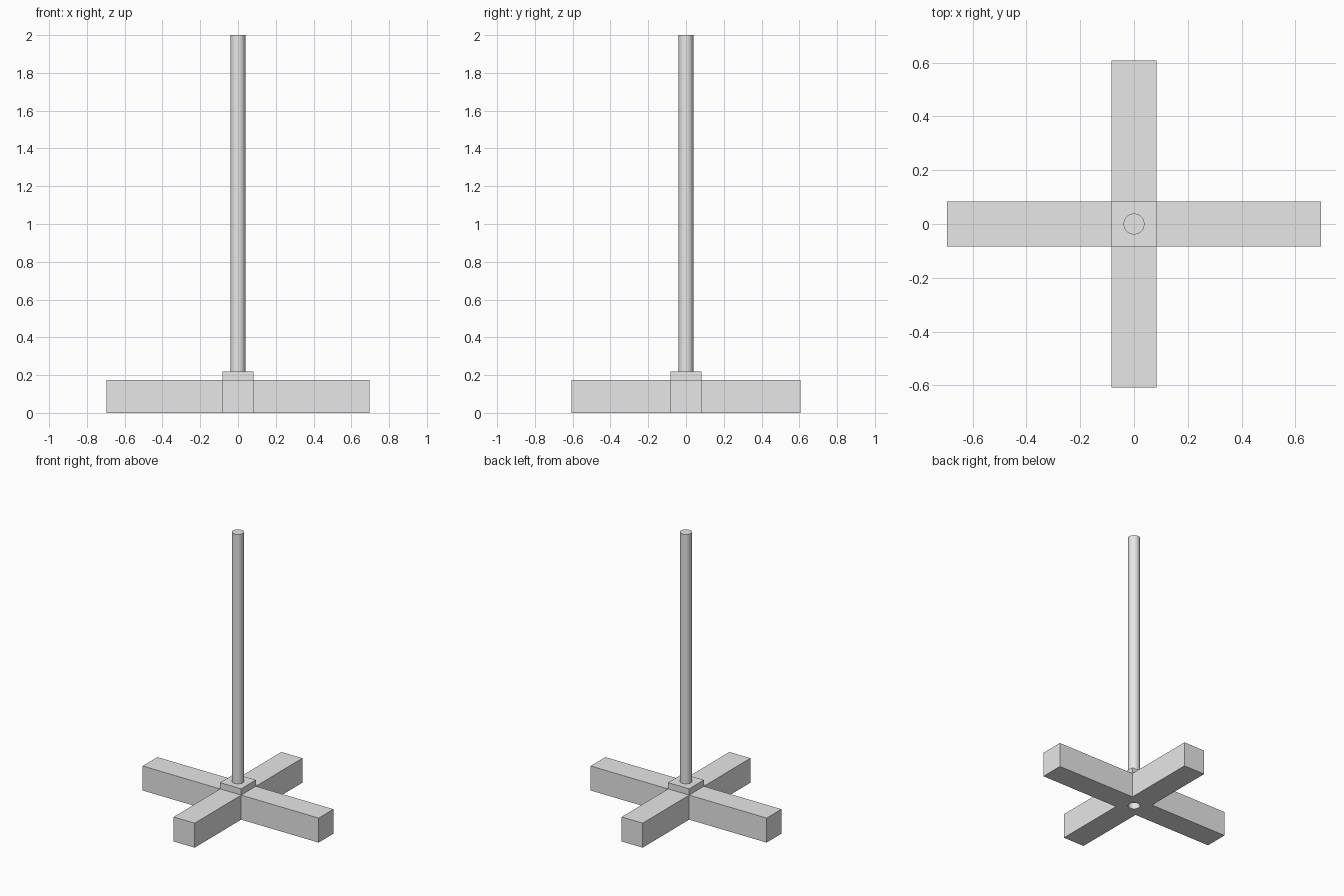
import bpy
import bmesh
import math
from mathutils import Matrix

HALF = 0.083          # half width of hub and arms
ARM_TOP = 0.175
HUB_TOP = 0.22
POLE_R = 0.039
BORE_TOP = 0.2

cube = bpy.data.objects.get("Cube")
if cube:
    bpy.data.objects.remove(cube, do_unlink=True)

grey = bpy.data.materials.new("plain grey")
grey.use_nodes = True
grey.diffuse_color = (0.8, 0.8, 0.8, 1)
grey.node_tree.nodes["Principled BSDF"].inputs["Base Color"].default_value = (0.8, 0.8, 0.8, 1)


def finish(name, bm):
    mesh = bpy.data.meshes.new(name)
    bm.to_mesh(mesh)
    bm.free()
    mesh.materials.append(grey)
    obj = bpy.data.objects.new(name, mesh)
    bpy.context.collection.objects.link(obj)
    return obj


def box(name, x0, x1, half_y, top, angle=0.0, open_inner=False):
    bm = bmesh.new()
    bmesh.ops.create_cube(bm, size=1)
    bmesh.ops.scale(bm, vec=(x1 - x0, 2 * half_y, top), verts=bm.verts)
    bmesh.ops.translate(bm, vec=((x0 + x1) / 2, 0, top / 2), verts=bm.verts)
    if open_inner:
        inner = [f for f in bm.faces if f.normal.x < -0.5]
        bmesh.ops.delete(bm, geom=inner, context='FACES')
    bmesh.ops.rotate(bm, matrix=Matrix.Rotation(angle, 3, 'Z'), verts=bm.verts)
    return finish(name, bm)


def cylinder(name, radius, z0, z1):
    bm = bmesh.new()
    bmesh.ops.create_cone(bm, cap_ends=True, segments=32, radius1=radius,
                          radius2=radius, depth=z1 - z0)
    bmesh.ops.translate(bm, vec=(0, 0, (z0 + z1) / 2), verts=bm.verts)
    return finish(name, bm)


def activate(obj):
    bpy.ops.object.select_all(action='DESELECT')
    obj.select_set(True)
    bpy.context.view_layer.objects.active = obj


# Four arms around the hub, the sideways pair slightly longer
for i, (name, reach) in enumerate((("left_arm", 0.695), ("back_arm", 0.607),
                                   ("right_arm", 0.695), ("front_arm", 0.607))):
    box(name, HALF, reach, HALF, ARM_TOP, i * math.pi / 2, open_inner=True)

# Central hub with a round bore open underneath
hub = box("hub", -HALF, HALF, HALF, HUB_TOP)
cutter = cylinder("bore_cutter", POLE_R, -0.1, BORE_TOP)
cutter.hide_render = True
bore = hub.modifiers.new("bore", 'BOOLEAN')
bore.operation = 'DIFFERENCE'
bore.solver = 'EXACT'
bore.object = cutter
activate(hub)
bpy.ops.object.modifier_apply(modifier=bore.name)
bpy.data.objects.remove(cutter, do_unlink=True)
bpy.ops.object.shade_smooth_by_angle(angle=math.radians(30))

# Upright pole seated in the hub
pole = cylinder("pole", POLE_R, BORE_TOP + 0.01, 2.0)
activate(pole)
bpy.ops.object.shade_smooth_by_angle(angle=math.radians(30))
